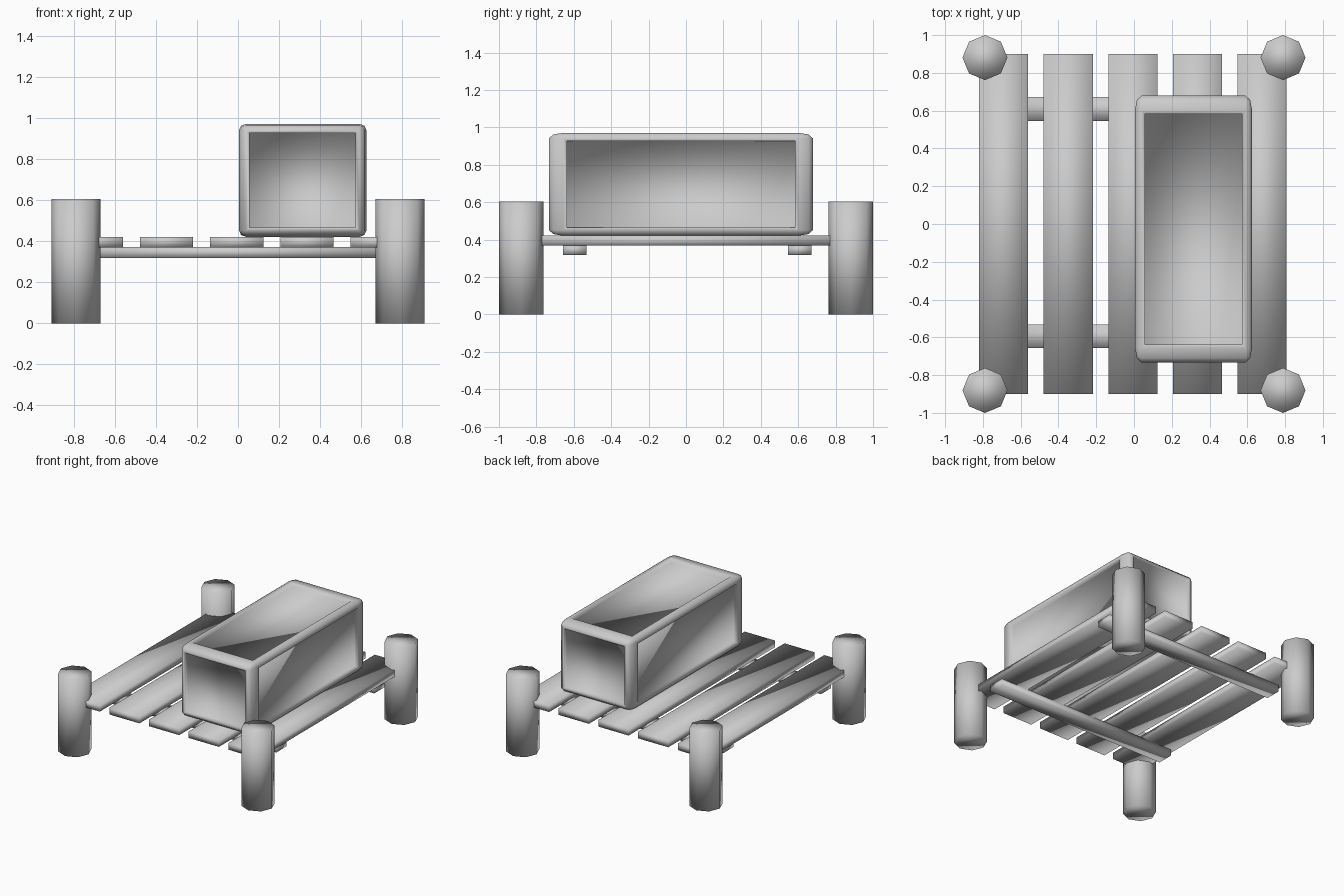
import bpy, bmesh
from mathutils import Matrix, Vector

if "Cube" in bpy.data.objects:
    bpy.data.objects.remove(bpy.data.objects["Cube"])


def add_object(name, bm, location):
    bmesh.ops.recalc_face_normals(bm, faces=bm.faces)
    for f in bm.faces:
        f.smooth = True
    mesh = bpy.data.meshes.new(name)
    bm.to_mesh(mesh)
    bm.free()
    ob = bpy.data.objects.new(name, mesh)
    ob.location = location
    bpy.context.collection.objects.link(ob)
    return ob


def box(name, location, size):
    bm = bmesh.new()
    bmesh.ops.create_cube(bm, size=1)
    bmesh.ops.scale(bm, vec=size, verts=bm.verts)
    return add_object(name, bm, location)


# Octagonal corner posts
for sx in (-1, 1):
    for sy in (-1, 1):
        bm = bmesh.new()
        bmesh.ops.create_cone(bm, cap_ends=True, segments=8, radius1=0.119,
                              radius2=0.119, depth=0.605)
        side = ("left", "right")[sx > 0]
        end = ("front", "back")[sy > 0]
        add_object(f"{end}_{side}_post", bm, (sx * 0.789, sy * 0.881, 0.3025))

# Deck planks
for i in range(5):
    box(f"plank_{i + 1}", (-0.69 + i * 0.342, 0, 0.395), (0.26, 1.8, 0.052))

# Cross bars below the planks
for name, y in (("front_crossbar", -0.594), ("back_crossbar", 0.609)):
    box(name, (0, y, 0.345), (1.58, 0.125, 0.052))

# Crate: rounded block with a sunken panel on every side
half = Vector((0.31, 0.706, 0.275))
panel = Vector((0.258, 0.61, 0.23))
bm = bmesh.new()
bmesh.ops.create_cube(bm, size=2)
bmesh.ops.bevel(bm, geom=list(bm.edges), offset=0.11, segments=2, profile=0.5,
                affect='EDGES')
sides = sorted(bm.faces, key=lambda f: -f.calc_area())[:6]
axes = [max(range(3), key=lambda a: abs(f.normal[a])) for f in sides]
bmesh.ops.scale(bm, vec=half, verts=bm.verts)
bm.normal_update()
for depth in (0, 0.03):
    bmesh.ops.inset_individual(bm, faces=sides, thickness=0.01, depth=0)
    for f, axis in zip(sides, axes):
        for v in f.verts:
            for a in range(3):
                sign = 1 if v.co[a] > 0 else -1
                v.co[a] = sign * (half[a] - depth if a == axis else panel[a])
    bm.normal_update()
add_object("crate", bm, (0.315, -0.027, 0.696))
